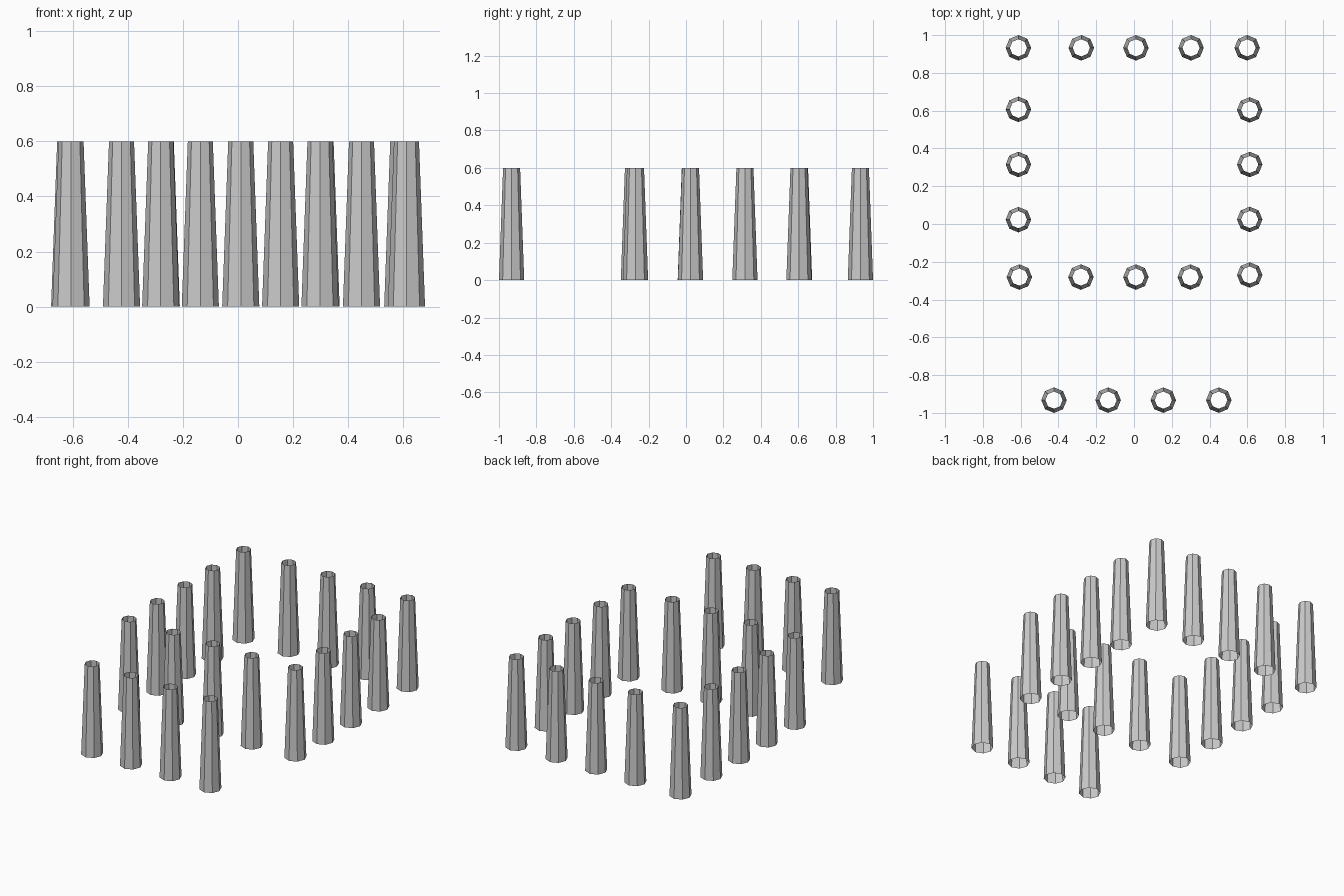
import bpy, bmesh

if "Cube" in bpy.data.objects:
    bpy.data.objects.remove(bpy.data.objects["Cube"])

HEIGHT, R_BASE, R_TOP = 0.6, 0.0675, 0.0455


def tapered_column(name, x, y):
    """Open-ended eight-sided tapered tube standing on the ground."""
    bm = bmesh.new()
    bmesh.ops.create_cone(bm, cap_ends=False, segments=8,
                          radius1=R_BASE, radius2=R_TOP, depth=HEIGHT)
    mesh = bpy.data.meshes.new(name)
    bm.to_mesh(mesh)
    bm.free()
    obj = bpy.data.objects.new(name, mesh)
    obj.location = (x, y, HEIGHT / 2)
    bpy.context.collection.objects.link(obj)


rows = {
    # back row, including both back corners
    "back_column": [(x, 0.9325) for x in (-0.612, -0.279, 0.01, 0.302, 0.599)],
    # left and right flanks
    "left_column": [(-0.612, y) for y in (0.607, 0.315, 0.023)],
    "right_column": [(0.6125, y) for y in (0.604, 0.315, 0.024, -0.27)],
    # inner row, starting at the left corner
    "middle_column": [(x, -0.281) for x in (-0.607, -0.281, 0.01, 0.298)],
    # free-standing front row
    "front_column": [(x, -0.9325) for x in (-0.4235, -0.137, 0.155, 0.449)],
}
for name, spots in rows.items():
    for i, (x, y) in enumerate(spots, 1):
        tapered_column(f"{name}_{i}", x, y)
